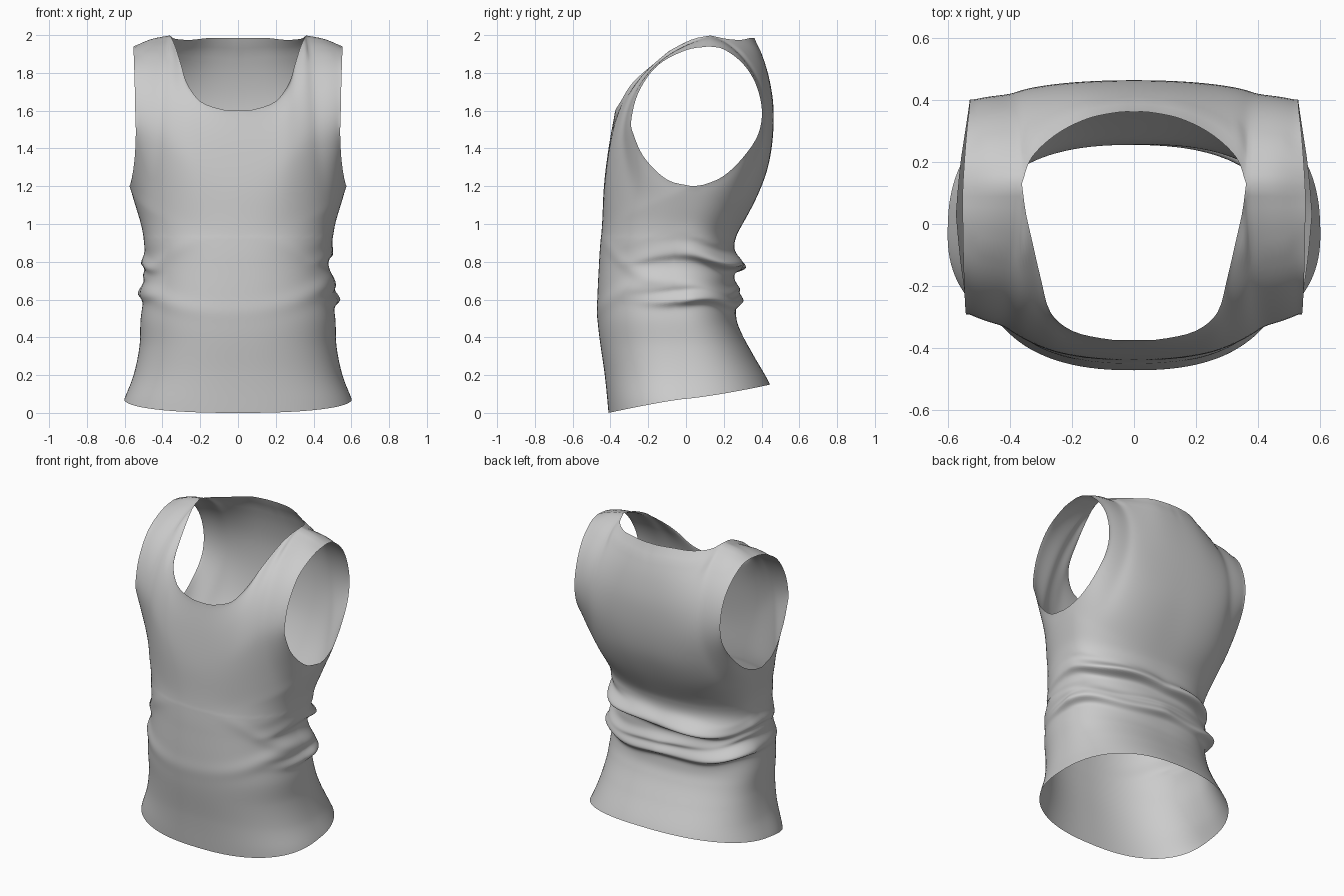
import bpy, bmesh, math
from mathutils import Vector

if "Cube" in bpy.data.objects:
    bpy.data.objects.remove(bpy.data.objects["Cube"])

N, NECK, ROWS, UP = 36, 24, 110, 36   # columns per quarter, columns on neckline, torso rows, chest rows


def resample(pts, n):
    """Smooth curve through points, n+1 samples at even arc length."""
    p = [Vector(q) for q in pts]
    p = [2 * p[0] - p[1]] + p + [2 * p[-1] - p[-2]]
    dense = []
    for i in range(1, len(p) - 2):
        a, b, c, d = p[i - 1:i + 3]
        for k in range(20):
            t = k / 20
            dense.append(0.5 * (2 * b + (c - a) * t + (2 * a - 5 * b + 4 * c - d) * t * t
                                + (3 * b - a - 3 * c + d) * t ** 3))
    dense.append(p[-2])
    acc = [0]
    for a, b in zip(dense, dense[1:]):
        acc.append(acc[-1] + (b - a).length)
    out, j = [], 0
    for k in range(n + 1):
        s = acc[-1] * k / n
        while j < len(acc) - 2 and acc[j + 1] < s:
            j += 1
        out.append(dense[j].lerp(dense[j + 1], (s - acc[j]) / max(acc[j + 1] - acc[j], 1e-9)))
    return out


def profile(pts):
    """Smooth function of height from (height, value) points."""
    d = resample([(z, v, 0) for z, v in pts], 300)

    def f(z):
        for a, b in zip(d, d[1:]):
            if z <= b.x:
                return a.y + (b.y - a.y) * (z - a.x) / max(b.x - a.x, 1e-9)
        return d[-1].y
    return f


# Body outline by height
front = profile([(0, -.41), (.2, -.43), (.5, -.468), (.8, -.46), (1, -.445), (1.2, -.435), (1.4, -.41), (1.6, -.375)])
back = profile([(0, .5), (.15, .445), (.3, .36), (.42, .295), (.52, .262), (.7, .255), (.85, .252), (.93, .265),
                (1, .30), (1.1, .355), (1.2, .40), (1.3, .435), (1.45, .46), (1.6, .465), (1.7, .455),
                (1.85, .42), (1.985, .36)])
width = profile([(0, .625), (.07, .603), (.2, .553), (.35, .522), (.5, .515), (.65, .492), (.8, .478),
                 (.9, .495), (1, .515), (1.1, .545), (1.2, .575)])
middle = profile([(0, .01), (.3, -.02), (.6, -.06), (.85, -.06), (1.05, 0), (1.2, .03)])


def folds(a, x, z):
    """Outward push of the bunched cloth at the waist."""
    s = math.sin(a)
    rear = min(1, max(0, (s + 0.75) / 0.95)) ** 1.5 * (1 + .45 * max(0, s))
    side = math.cos(a) ** 2
    fade = max(0, min(1, (1.0 - z) / 0.1))
    total = 0
    # height, width, strength, sag at centre, slant
    for h, w, amp, sag, slant in ((.81, .036, .055, .04, .05), (.70, .024, .014, .05, -.06),
                                  (.62, .038, .048, .03, -.03), (.90, .04, .012, .09, .10)):
        d = z - (h - sag * (1 - side) + slant * x + .012 * math.sin(5 * a + 9 * h))
        w = w * (0.75 if d < 0 else 1.3)
        total += amp * math.exp(-(d / w) ** 2) * (0.72 + 0.28 * math.sin(4 * a + 20 * h + 2 * x))
    # softer diagonal creases running to the front
    d = z - (.54 + .14 * side + .05 * x)
    soft = .012 * math.exp(-(d / .05) ** 2) * (0.25 + side)
    d = z - (.72 + .22 * (1 - side) * (s < 0) - .03 * x)
    soft += .010 * math.exp(-(d / .04) ** 2) * side
    return (total * rear + soft) * fade


def torso_point(a, z, side):
    c, s = max(math.cos(a), 0), math.sin(a)
    if c < 1e-6:
        c = 0
    e = 0.84
    m = middle(z)
    depth = (m - front(z)) if s < 0 else (back(z) - m)
    x = width(z) * c ** e
    y = m + math.copysign(abs(s) ** e, s) * depth
    push = folds(a, side * x, z)
    return Vector((x + push * c, y + push * s, z - push * .12))


def panel(bottom, top, inner, outer):
    """Rows of points filling four boundary curves, with depth shaped across each row."""
    n, m = len(bottom) - 1, len(inner) - 1

    def shape(row, i):
        return (row[i].y - row[0].y) / (row[n].y - row[0].y)
    rows = []
    for j in range(m + 1):
        v = j / m
        row = []
        for i in range(n + 1):
            u = i / n
            p = (bottom[i] * (1 - v) + top[i] * v + inner[j] * (1 - u) + outer[j] * u
                 - (bottom[0] * (1 - u) * (1 - v) + bottom[n] * u * (1 - v)
                    + top[0] * (1 - u) * v + top[n] * u * v))
            k = shape(bottom, i) * (1 - v) + shape(top, i) * v
            p.y = inner[j].y + (outer[j].y - inner[j].y) * k
            row.append(p)
        rows.append(row)
    return rows


# Neckline, shoulder and armhole edges
neck_pt, tip = (.362, .13, 1.998), (.553, .12, 1.94)
shoulder = resample([neck_pt, (.46, .125, 1.978), tip], N - NECK)
neck_front = resample([(0, -.375, 1.6), (.04, -.375, 1.601), (.1, -.37, 1.61), (.2, -.345, 1.65), (.27, -.285, 1.745),
                       (.30, -.18, 1.84), (.33, -.05, 1.935), (.35, .04, 1.98), neck_pt], NECK)
neck_back = resample([(0, .362, 1.985), (.05, .361, 1.985), (.15, .34, 1.985), (.25, .29, 1.975),
                      (.33, .215, 1.98), neck_pt], NECK)
arm_front = [(.563, -.1, 1.235), (.547, -.22, 1.35), (.541, -.28, 1.48), (.543, -.29, 1.55),
             (.546, -.25, 1.7), (.55, -.15, 1.84), (.553, 0, 1.92), tip]
arm_back = [(.57, .1, 1.21), (.56, .2, 1.255), (.545, .3, 1.35), (.533, .38, 1.47), (.53, .402, 1.6),
            (.532, .37, 1.74), (.54, .3, 1.85), (.548, .2, 1.925), tip]

bm = bmesh.new()


def add_grid(rows, side):
    vs = [[bm.verts.new((p.x * side, p.y, p.z)) for p in r] for r in rows]
    for r0, r1 in zip(vs, vs[1:]):
        for i in range(len(r0) - 1):
            bm.faces.new((r0[i], r0[i + 1], r1[i + 1], r1[i]))


for side in (1, -1):
    # Torso from the slanted hem up to the underarm line
    rows = []
    for j in range(ROWS + 1):
        row = []
        for i in range(2 * N + 1):
            a = math.pi / 2 * (i / N - 1)
            s = math.sin(a)
            z0, z1 = .075 + .075 * s, 1.2 - .22 * abs(s)
            row.append(torso_point(a, z0 + (z1 - z0) * j / ROWS, side))
        rows.append(row)
    add_grid(rows, side)
    line = rows[-1]
    # Chest and upper back panels, joined along the shoulder
    for bottom, neck, arm, depth in ((line[:N + 1], neck_front, arm_front, front),
                                     (line[N:][::-1], neck_back, arm_back, back)):
        z0, z1 = bottom[0].z, neck[0].z
        inner = [Vector((0, depth(z0 + (z1 - z0) * j / UP), z0 + (z1 - z0) * j / UP)) for j in range(UP + 1)]
        inner[0], inner[-1] = bottom[0], neck[0]
        outer = resample([tuple(bottom[-1])] + arm, UP)
        add_grid(panel(bottom, neck + shoulder[1:], inner, outer), side)

bmesh.ops.remove_doubles(bm, verts=bm.verts, dist=.0008)
# Relax the cloth where the panels meet the torso
soft = [v for v in bm.verts if .93 < v.co.z < 1.9 and not v.is_boundary]
for _ in range(12):
    bmesh.ops.smooth_vert(bm, verts=soft, factor=.5, use_axis_x=True, use_axis_y=True, use_axis_z=True)
bmesh.ops.recalc_face_normals(bm, faces=bm.faces)
mesh = bpy.data.meshes.new("tank_top")
bm.to_mesh(mesh)
bm.free()
shirt = bpy.data.objects.new("tank_top", mesh)
bpy.context.collection.objects.link(shirt)

# Cloth colour
cloth = bpy.data.materials.new("light_grey_cloth")
cloth.diffuse_color = (.6, .6, .6, 1)
cloth.use_nodes = True
cloth.node_tree.nodes["Principled BSDF"].inputs["Base Color"].default_value = cloth.diffuse_color
mesh.materials.append(cloth)

bpy.context.view_layer.objects.active = shirt
shirt.select_set(True)
bpy.ops.object.shade_smooth_by_angle(angle=math.radians(60))
